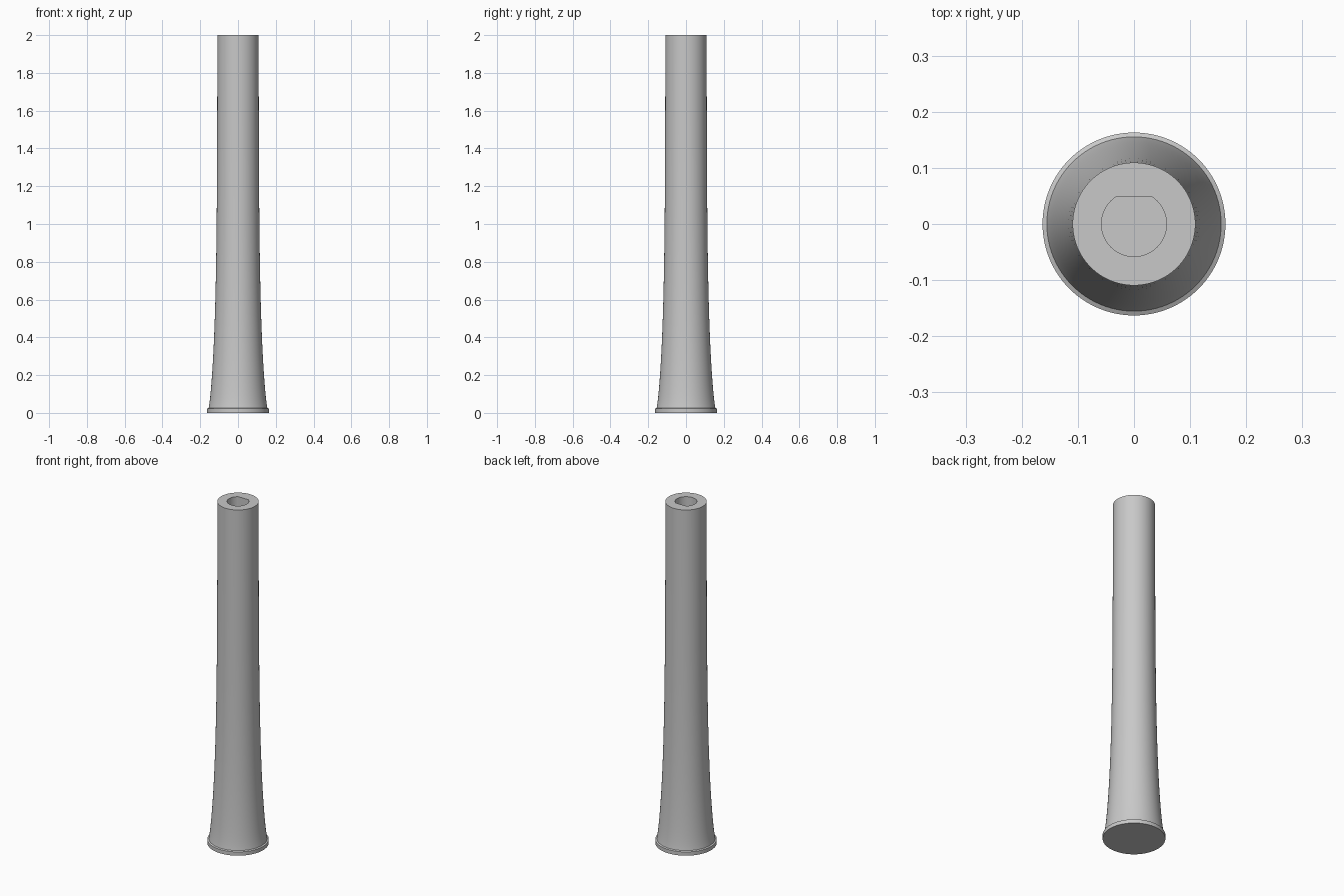
import bpy, bmesh, math

cube = bpy.data.objects.get("Cube")
if cube:
    bpy.data.objects.remove(cube, do_unlink=True)

SEGMENTS = 96
FOOT_R, FOOT_H = 0.163, 0.022
TOP_R, HEIGHT = 0.109, 2.0
BORE_R, BORE_FLAT, BORE_DEPTH = 0.058, 0.048, 0.3

grey = bpy.data.materials.new("plain grey")
grey.use_nodes = True
colour = (0.58, 0.58, 0.58, 1)
grey.diffuse_color = colour
grey.node_tree.nodes["Principled BSDF"].inputs["Base Color"].default_value = colour


def flare(z):
    """Radius of the flared shaft at height z."""
    return TOP_R + 0.046 * math.exp(-z / 0.42) + 0.006 * math.exp(-z / 0.04)


def bore(angle):
    """Radius of the D-shaped socket, flat towards the back."""
    s = math.sin(angle)
    return min(BORE_R, BORE_FLAT / s) if s > 0 else BORE_R


def add_ring(bm, radius, z):
    ring = []
    for i in range(SEGMENTS):
        a = math.tau * i / SEGMENTS
        r = radius(a) if callable(radius) else radius
        ring.append(bm.verts.new((r * math.cos(a), r * math.sin(a), z)))
    return ring


# Foot rim, flared shaft, top face and socket as one continuous skin
steps = 36
shaft = [FOOT_H + 0.004 + (HEIGHT - FOOT_H - 0.004) * (i / steps) ** 2
         for i in range(steps + 1)]
profile = [(FOOT_R, 0), (FOOT_R, FOOT_H)]
profile += [(flare(z), z) for z in shaft]
profile += [(bore, HEIGHT), (bore, HEIGHT - BORE_DEPTH)]

bm = bmesh.new()
rings = [add_ring(bm, r, z) for r, z in profile]
for low, high in zip(rings, rings[1:]):
    for i in range(SEGMENTS):
        j = (i + 1) % SEGMENTS
        bm.faces.new((low[i], low[j], high[j], high[i]))

# Underside and socket floor
bm.faces.new(rings[0][::-1])
bm.faces.new(rings[-1])
bmesh.ops.recalc_face_normals(bm, faces=bm.faces)

mesh = bpy.data.meshes.new("flared_handle")
bm.to_mesh(mesh)
bm.free()
mesh.materials.append(grey)
handle = bpy.data.objects.new("flared_handle", mesh)
bpy.context.collection.objects.link(handle)

bpy.ops.object.select_all(action='DESELECT')
handle.select_set(True)
bpy.context.view_layer.objects.active = handle
bpy.ops.object.shade_smooth_by_angle(angle=math.radians(30))
